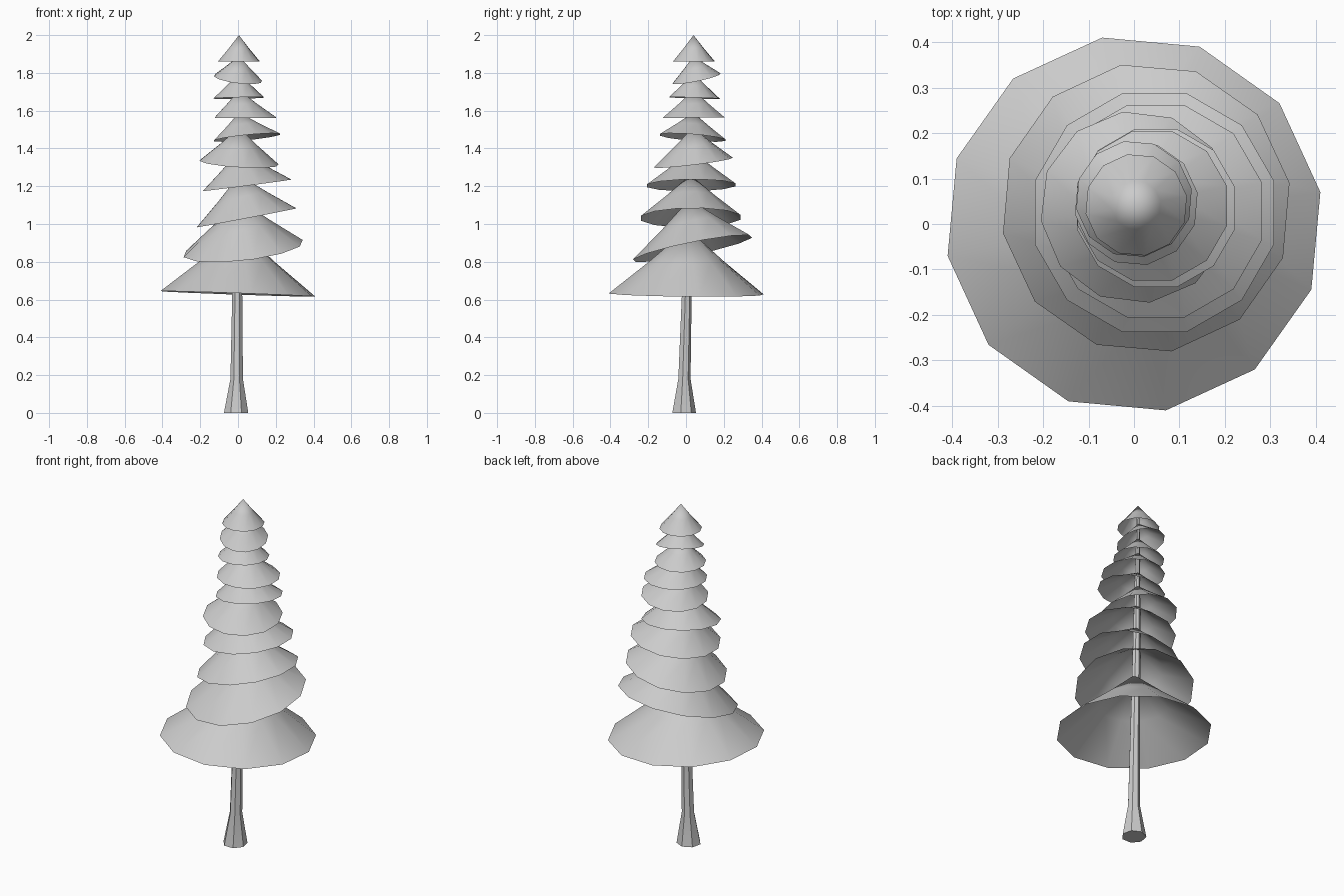
import bpy, bmesh
from math import cos, sin, pi, radians

if "Cube" in bpy.data.objects:
    bpy.data.objects.remove(bpy.data.objects["Cube"])


def finish(bm, name, angle):
    bmesh.ops.recalc_face_normals(bm, faces=bm.faces)
    me = bpy.data.meshes.new(name)
    bm.to_mesh(me)
    bm.free()
    ob = bpy.data.objects.new(name, me)
    bpy.context.collection.objects.link(ob)
    bpy.ops.object.select_all(action='DESELECT')
    ob.select_set(True)
    bpy.context.view_layer.objects.active = ob
    bpy.ops.object.shade_smooth_by_angle(angle=radians(angle))
    return ob


def bridge(bm, a, b):
    n = len(a)
    for i in range(n):
        bm.faces.new((a[i], a[(i + 1) % n], b[(i + 1) % n], b[i]))


# Trunk: flared foot, thin stem running up inside the foliage
bm = bmesh.new()
rings = []
for x, y, z, r in [(-0.01, -0.013, 0, 0.066), (-0.007, -0.01, 0.18, 0.034),
                   (-0.004, 0.003, 0.64, 0.027), (0.003, 0.025, 1.2, 0.021),
                   (0.005, 0.04, 1.94, 0.008)]:
    rings.append([bm.verts.new((x + r * cos(2 * pi * i / 7 + pi / 2),
                                y + r * sin(2 * pi * i / 7 + pi / 2), z))
                  for i in range(7)])
for a, b in zip(rings, rings[1:]):
    bridge(bm, a, b)
bm.faces.new(rings[0][::-1])
bm.faces.new(rings[-1])
finish(bm, "trunk", 20)


# Foliage tier: open tilted cone with its tip on the trunk
def tier(name, cx, cy, cz, r, tilt_x, tilt_y, tip_z, phase):
    tx, ty = 0.005, 0.04 * min(1, max(0, (tip_z - 0.8) / 0.8))
    bm = bmesh.new()
    rim, mid = [], []
    for i in range(12):
        a = radians(phase + 30 * i)
        dx, dy = r * cos(a), r * sin(a)
        p = (cx + dx, cy + dy, cz + tilt_x * dx + tilt_y * dy)
        rim.append(bm.verts.new(p))
        mid.append(bm.verts.new((tx + 0.48 * (p[0] - tx), ty + 0.48 * (p[1] - ty),
                                 (p[2] + tip_z) / 2)))
    tip = bm.verts.new((tx, ty, tip_z))
    bridge(bm, rim, mid)
    for i in range(12):
        bm.faces.new((mid[i], mid[(i + 1) % 12], tip))
    finish(bm, name, 60)


# centre x, y, z, radius, tilt x, tilt y, tip z, phase
TIERS = [
    (0.00, 0.00, 0.630, 0.416, -0.035, -0.01, 0.975, 9.7),
    (0.027, 0.035, 0.870, 0.320, 0.11, 0.20, 1.13, 10),
    (0.045, 0.025, 1.033, 0.272, 0.19, 0.01, 1.26, 15),
    (0.048, 0.028, 1.205, 0.242, 0.13, 0.01, 1.39, 15),
    (0.005, 0.037, 1.325, 0.212, -0.06, 0.12, 1.51, 8),
    (0.048, 0.035, 1.458, 0.180, 0.10, -0.08, 1.59, 15),
    (0.040, 0.040, 1.563, 0.170, 0.0, 0.01, 1.71, 15),
    (0.005, 0.045, 1.667, 0.137, 0.02, -0.03, 1.80, 10),
    (0.00, 0.055, 1.770, 0.129, -0.12, 0.20, 1.89, 10),
    (0.005, 0.042, 1.860, 0.113, 0.0, 0.0, 2.00, 10),
]
for n, t in enumerate(TIERS, 1):
    tier(f"foliage_tier_{n}", *t)
